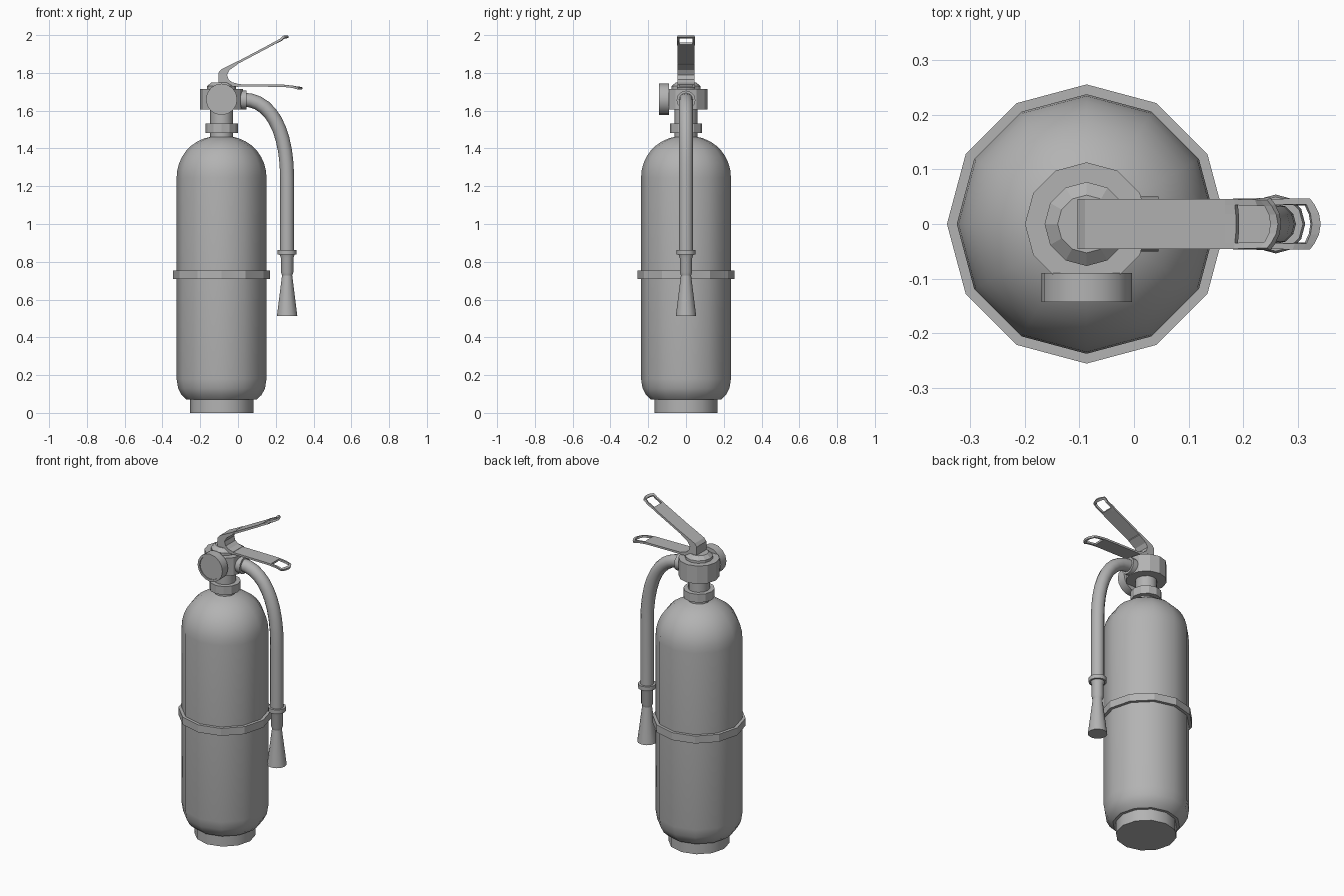
import bpy, bmesh, math
from mathutils import Matrix, Vector

cube = bpy.data.objects.get("Cube")
if cube:
    bpy.data.objects.remove(cube, do_unlink=True)

CX = -0.087   # axis of the cylinder
HX = 0.26     # axis of the hanging hose

grey = bpy.data.materials.new("plain_grey")
grey.use_nodes = True
grey.diffuse_color = (0.45, 0.45, 0.45, 1)
bsdf = next(n for n in grey.node_tree.nodes if n.type == 'BSDF_PRINCIPLED')
bsdf.inputs["Base Color"].default_value = (0.45, 0.45, 0.45, 1)
bsdf.inputs["Roughness"].default_value = 0.6


def finish(name, bm, smooth=None):
    bmesh.ops.recalc_face_normals(bm, faces=bm.faces[:])
    me = bpy.data.meshes.new(name)
    bm.to_mesh(me)
    bm.free()
    me.materials.append(grey)
    ob = bpy.data.objects.new(name, me)
    bpy.context.collection.objects.link(ob)
    if smooth:
        bpy.ops.object.select_all(action='DESELECT')
        ob.select_set(True)
        bpy.context.view_layer.objects.active = ob
        bpy.ops.object.shade_smooth_by_angle(angle=math.radians(smooth))
    return ob


def lathe(name, profile, centre, axis='Z', sides=12, smooth=None):
    """Spin (radius, height) pairs, capping both ends."""
    bm = bmesh.new()
    rings = []
    for r, h in profile:
        rings.append([bm.verts.new((r * math.cos(a), r * math.sin(a), h))
                      for a in (2 * math.pi * i / sides for i in range(sides))])
    for low, high in zip(rings, rings[1:]):
        for i in range(sides):
            j = (i + 1) % sides
            bm.faces.new((low[i], low[j], high[j], high[i]))
    bm.faces.new(rings[0])
    bm.faces.new(rings[-1])
    turn = {'Z': Matrix.Identity(4),
            'X': Matrix.Rotation(math.pi / 2, 4, 'Y'),
            '-Y': Matrix.Rotation(math.pi / 2, 4, 'X')}[axis]
    bm.transform(Matrix.Translation(centre) @ turn)
    return finish(name, bm, smooth)


def lever(name, rows, hole, thickness):
    """Strip along (x, z, tip rounding) rows, with a finger slot between two rows."""
    bm = bmesh.new()
    half = 0.046
    ys = [half * k for k in (-1, -0.76, -0.4, 0, 0.4, 0.76, 1)]
    grid = [[bm.verts.new((x - b * (y / half) ** 2, y, z)) for y in ys] for x, z, b in rows]
    for i in range(len(rows) - 1):
        for j in range(len(ys) - 1):
            if hole[0] <= i < hole[1] and 0 < j < len(ys) - 2:
                continue
            bm.faces.new((grid[i][j], grid[i + 1][j], grid[i + 1][j + 1], grid[i][j + 1]))
    ob = finish(name, bm)
    mod = ob.modifiers.new("thickness", 'SOLIDIFY')
    mod.thickness = thickness
    mod.offset = 0
    return ob


# Tank with rounded shoulder and base
tank = [(0.185, 0.07), (0.212, 0.095), (0.23, 0.13), (0.238, 0.18)]
for k in range(9):
    a = math.radians(10 * k)
    tank.append((0.238 * math.cos(a) ** 0.9, 1.245 + 0.222 * math.sin(a)))
tank.append((0.04, 1.468))
lathe("tank", tank, (CX, 0, 0), smooth=40)
lathe("foot_ring", [(0.168, 0), (0.168, 0.075)], (CX, 0, 0), smooth=40)
lathe("tank_band", [(0.256, 0.71), (0.256, 0.755)], (CX, 0, 0))

# Neck and valve
lathe("neck", [(0.06, 1.44), (0.06, 1.62)], (CX, 0, 0), smooth=40)
lathe("neck_collar", [(0.086, 1.482), (0.086, 1.532)], (CX, 0, 0))
lathe("valve_head", [(0.113, 1.607), (0.113, 1.715)], (CX, 0, 0))
lathe("valve_cap", [(0.077, 1.71), (0.077, 1.73), (0.053, 1.75)], (CX, 0, 0))

# Gauge with a raised rim on the front of the valve
lathe("gauge", [(0.083, 0.09), (0.083, 0.143), (0.07, 0.143), (0.07, 0.137)],
      (CX, 0, 1.66), axis='-Y', sides=16, smooth=40)

# Hose coupling, hose and nozzle
lathe("hose_coupling", [(0.05, 0), (0.05, 0.035)], (0.01, 0, 1.656), axis='X', smooth=40)

p = [Vector(c) for c in ((0.03, 0, 1.658), (0.165, 0, 1.658), (HX, 0, 1.51), (HX, 0, 1.24))]
path = []
for k in range(11):
    t = k / 10
    path.append((1 - t) ** 3 * p[0] + 3 * t * (1 - t) ** 2 * p[1]
                + 3 * t * t * (1 - t) * p[2] + t ** 3 * p[3])
path.append(Vector((HX, 0, 0.84)))
bm = bmesh.new()
rings = []
for k, c in enumerate(path):
    d = (path[min(k + 1, len(path) - 1)] - path[max(k - 1, 0)]).normalized()
    if k == 0:
        d = Vector((1, 0, 0))
    if k >= len(path) - 2:
        d = Vector((0, 0, -1))
    side = Vector((0, 1, 0))
    up = d.cross(side)
    rings.append([bm.verts.new(c + 0.037 * (math.cos(a) * side + math.sin(a) * up))
                  for a in (math.pi * i / 6 for i in range(12))])
for r0, r1 in zip(rings, rings[1:]):
    for i in range(12):
        j = (i + 1) % 12
        bm.faces.new((r0[i], r0[j], r1[j], r1[i]))
bm.faces.new(rings[0])
bm.faces.new(rings[-1])
finish("hose", bm, smooth=40)

lathe("nozzle_ring", [(0.05, 0.838), (0.05, 0.863)], (HX, 0, 0), smooth=40)
lathe("nozzle_neck", [(0.024, 0.72), (0.033, 0.745), (0.033, 0.82), (0.04, 0.84)],
      (HX, 0, 0), smooth=40)
lathe("nozzle_horn", [(0.054, 0.513), (0.025, 0.745)], (HX, 0, 0), smooth=40)

# Bracket joining the two levers, a side profile pushed across the width
outline = [(-0.104, 1.735), (-0.104, 1.80), (-0.09, 1.818), (0.0, 1.863), (0.0, 1.847),
           (-0.045, 1.815), (-0.058, 1.79), (-0.05, 1.765), (-0.03, 1.75), (0.0, 1.742),
           (0.0, 1.726)]
bm = bmesh.new()
face = bm.faces.new([bm.verts.new((x, -0.046, z)) for x, z in outline])
ext = bmesh.ops.extrude_face_region(bm, geom=[face])
bmesh.ops.translate(bm, vec=(0, 0.092, 0),
                    verts=[v for v in ext["geom"] if isinstance(v, bmesh.types.BMVert)])
finish("lever_bracket", bm)

# Squeeze lever above, carry handle below, both slotted near the tip
lever("squeeze_lever",
      [(0.0, 1.855, 0), (0.17, 1.945, 0), (0.19, 1.955, 0.004), (0.235, 1.975, 0.01),
       (0.253, 1.986, 0.018), (0.267, 1.994, 0.02)], (2, 4), 0.012)
lever("carry_handle",
      [(0.0, 1.734, 0), (0.23, 1.732, 0), (0.25, 1.731, 0.004), (0.30, 1.726, 0.01),
       (0.325, 1.721, 0.018), (0.341, 1.717, 0.02)], (2, 4), 0.012)
